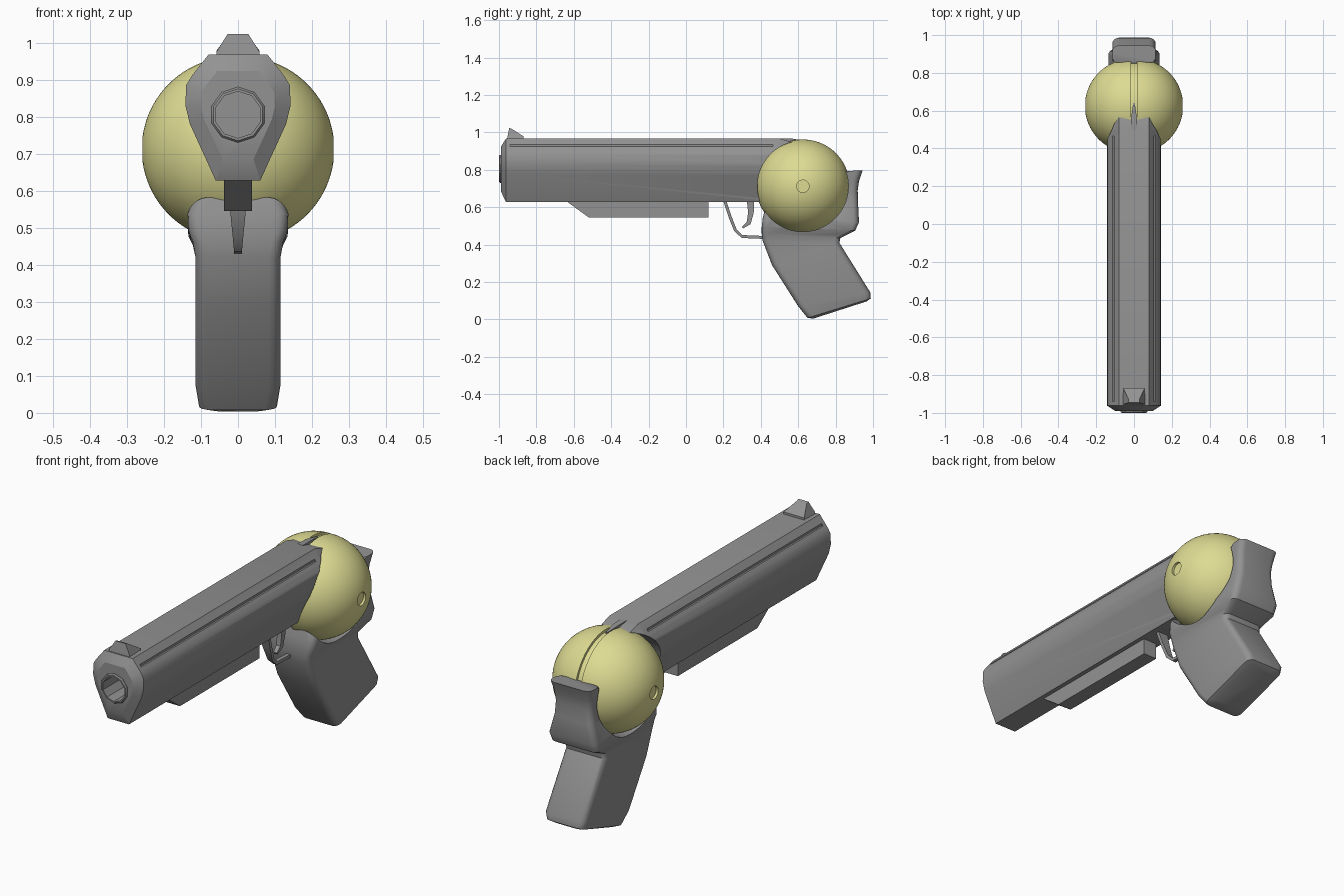
import bpy, bmesh, math
from mathutils import Vector

cube = bpy.data.objects.get("Cube")
if cube:
    bpy.data.objects.remove(cube, do_unlink=True)


def material(name, rgb):
    m = bpy.data.materials.new(name)
    m.use_nodes = True
    m.diffuse_color = (*rgb, 1)
    m.node_tree.nodes["Principled BSDF"].inputs["Base Color"].default_value = (*rgb, 1)
    return m


GREY = material("gunmetal grey", (0.29, 0.29, 0.29))
YELLOW = material("pale yellow", (0.73, 0.71, 0.29))
BALL = Vector((0, 0.625, 0.712))
BORE_Z = 0.805


def finish(name, bm, mat, angle=30):
    bmesh.ops.remove_doubles(bm, verts=bm.verts, dist=1e-5)
    bmesh.ops.recalc_face_normals(bm, faces=bm.faces)
    mesh = bpy.data.meshes.new(name)
    bm.to_mesh(mesh)
    bm.free()
    ob = bpy.data.objects.new(name, mesh)
    bpy.context.collection.objects.link(ob)
    mesh.materials.append(mat)
    smooth(ob, angle)
    return ob


def smooth(ob, angle=30):
    for p in ob.data.polygons:
        p.use_smooth = True
    ob.data.set_sharp_from_angle(angle=math.radians(angle))


def loft(name, sections, mat=GREY, closed=False, angle=30):
    """Skin a list of equal-length rings, capping the ends unless closed."""
    bm = bmesh.new()
    rings = [[bm.verts.new(p) for p in s] for s in sections]
    n = len(rings[0])
    pairs = list(zip(rings, rings[1:])) + ([(rings[-1], rings[0])] if closed else [])
    for a, b in pairs:
        for i in range(n):
            j = (i + 1) % n
            bm.faces.new((a[i], a[j], b[j], b[i]))
    if not closed:
        bm.faces.new(rings[0])
        bm.faces.new(rings[-1])
    return finish(name, bm, mat, angle)


def ring(axis, at, radius, centre, n):
    """Circle around the x or y axis."""
    pts = []
    for i in range(n):
        t = 2 * math.pi * (i + 0.5) / n
        c, s = radius * math.cos(t), radius * math.sin(t)
        pts.append((at, centre[1] + c, centre[2] + s) if axis == "x"
                   else (centre[0] + c, at, centre[2] + s))
    return pts


def box(name, lo, hi):
    def rect(y):
        return [(lo[0], y, lo[2]), (hi[0], y, lo[2]), (hi[0], y, hi[2]), (lo[0], y, hi[2])]
    return loft(name, [rect(lo[1]), rect(hi[1])])


def carve(ob, cutters):
    for c in cutters:
        mod = ob.modifiers.new("cut", "BOOLEAN")
        mod.operation, mod.solver, mod.object = "DIFFERENCE", "EXACT", c
    dg = bpy.context.evaluated_depsgraph_get()
    mesh = bpy.data.meshes.new_from_object(ob.evaluated_get(dg))
    ob.modifiers.clear()
    ob.data = mesh
    mesh.materials.clear()
    mesh.materials.append(GREY)
    for p in mesh.polygons:
        p.material_index = 0
    smooth(ob)


def strip(name, path):
    """Bar along a path of (y, z, thickness, half width)."""
    secs = []
    for i, (y, z, t, w) in enumerate(path):
        a, b = path[max(i - 1, 0)], path[min(i + 1, len(path) - 1)]
        d = Vector((b[0] - a[0], b[1] - a[1])).normalized() * t / 2
        secs.append([(sx * w, y - sn * d.y, z + sn * d.x)
                     for sx, sn in ((-1, -1), (1, -1), (1, 1), (-1, 1))])
    return loft(name, secs)


# Barrel housing: half outline mirrored, lofted from muzzle chamfer to rear slope
half = [(0.06, 0.627), (0.13, 0.78), (0.142, 0.83), (0.14, 0.885), (0.125, 0.91), (0.08, 0.967)]
outline = half + [(-x, z) for x, z in reversed(half)]


def housing(y, scale=1.0, top=1.0):
    return [(x * scale, y, min(top, 0.82 + (z - 0.82) * scale)) for x, z in outline]


barrel = loft("barrel_housing", [housing(-0.99, 0.7), housing(-0.962), housing(0.5),
                                 housing(0.57, 1, 0.946)], angle=20)

# Muzzle ring, ten sided
muzzle = loft("muzzle_ring", [ring("y", y, r, (0, 0, BORE_Z), 10)
                              for y, r in ((-0.9, 0.075), (-0.994, 0.075), (-1.0, 0.07))])

# Grip with thumb rest: rounded sections from (front y, z) to (back y, z) with half width
rows = [((0.68, 0.004), (0.965, 0.096), 0.08), ((0.65, 0.008), (0.988, 0.112), 0.105),
        ((0.60, 0.07), (0.985, 0.145), 0.115), ((0.46, 0.29), (0.82, 0.41), 0.115),
        ((0.41, 0.42), (0.825, 0.435), 0.115), ((0.405, 0.46), (0.86, 0.452), 0.122),
        ((0.405, 0.495), (0.905, 0.475), 0.134), ((0.41, 0.54), (0.925, 0.52), 0.136),
        ((0.425, 0.60), (0.92, 0.62), 0.11), ((0.6, 0.7), (0.918, 0.69), 0.105),
        ((0.8, 0.76), (0.925, 0.74), 0.11), ((0.855, 0.793), (0.945, 0.797), 0.115)]


def grip_section(front, back, w, r=0.032, steps=4):
    f, b = Vector(front), Vector(back)
    length = (b - f).length
    d = (b - f) / length
    pts = []
    for k, (su, sx) in enumerate(((1, 1), (0, 1), (0, -1), (1, -1))):
        for i in range(steps + 1):
            t = math.pi / 2 * (k + i / steps)
            u = (length - r if su else r) + r * math.cos(t)
            p = f + d * u
            pts.append((sx * (w - r) + r * math.sin(t), p.x, p.y))
    return pts


grip = loft("grip", [grip_section(*row) for row in rows], angle=40)

# Cutters: ball sockets on both sides, bore, and side grooves
sockets = [loft("socket_cutter", [ring("x", s * x, 0.243, BALL, 64) for x in (0.066, 0.4)])
           for s in (-1, 1)]
bore = loft("bore_cutter", [ring("y", y, 0.063, (0, 0, BORE_Z), 10) for y in (-1.1, -0.6)])
grooves = [box("groove_cutter", (min(s * 0.105, s * 0.2), -0.94, 0.924),
               (max(s * 0.105, s * 0.2), 0.465, 0.937)) for s in (-1, 1)]
carve(barrel, sockets + [bore] + grooves)
carve(muzzle, [bore])
carve(grip, sockets)
for c in sockets + [bore] + grooves:
    bpy.data.objects.remove(c, do_unlink=True)

# Ball: two domes with a centre groove and a round recess at each pole
R, SHIFT = 0.25, 0.01
a0, a1 = math.asin(0.033 / R), math.acos(0.005 / R)
arc = [(SHIFT + R * math.cos(a), R * math.sin(a))
       for a in (a0 + (a1 - a0) * i / 20 for i in range(21))]
side = [(0.246, 0.002), (0.246, 0.033)] + arc + [(0.015, 0.237)]
profile = side + [(-x, r) for x, r in reversed(side)]
loft("ball", [ring("x", x, r, BALL, 64) for x, r in profile], YELLOW)

# Front sight, wider at its base
sight = [(-0.957, 0.96, 0.058), (-0.955, 0.975, 0.058), (-0.945, 1.023, 0.028),
         (-0.93, 1.018, 0.028), (-0.868, 0.978, 0.058), (-0.868, 0.96, 0.058)]
loft("front_sight", [[(s * w, y, z) for y, z, w in sight] for s in (-1, 1)], angle=15)

# Rear fin running into the ball groove
fin = [(0.5, 0.93, 0.016), (0.5, 0.968, 0.016), (0.57, 0.966, 0.014), (0.64, 0.955, 0.004),
       (0.64, 0.93, 0.004)]
loft("rear_fin", [[(s * w, y, z) for y, z, w in fin] for s in (-1, 1)])

# Under-barrel rail
rail = [(-0.64, 0.632), (-0.52, 0.545), (0.12, 0.545), (0.12, 0.632)]
loft("under_rail", [[(x, y, z) for y, z in rail] for x in (-0.038, 0.038)], angle=15)

# Trigger guard, narrowing downward, and trigger
guard = [(0.205, 0.64), (0.235, 0.55), (0.265, 0.475), (0.3, 0.443), (0.42, 0.438)]
strip("trigger_guard", [(y, z, 0.016, 0.01 + 0.1 * (z - 0.437)) for y, z in guard])
strip("trigger", [(0.345, 0.64, 0.04, 0.014), (0.347, 0.57, 0.03, 0.013),
                  (0.335, 0.515, 0.024, 0.012), (0.302, 0.49, 0.01, 0.01)])
